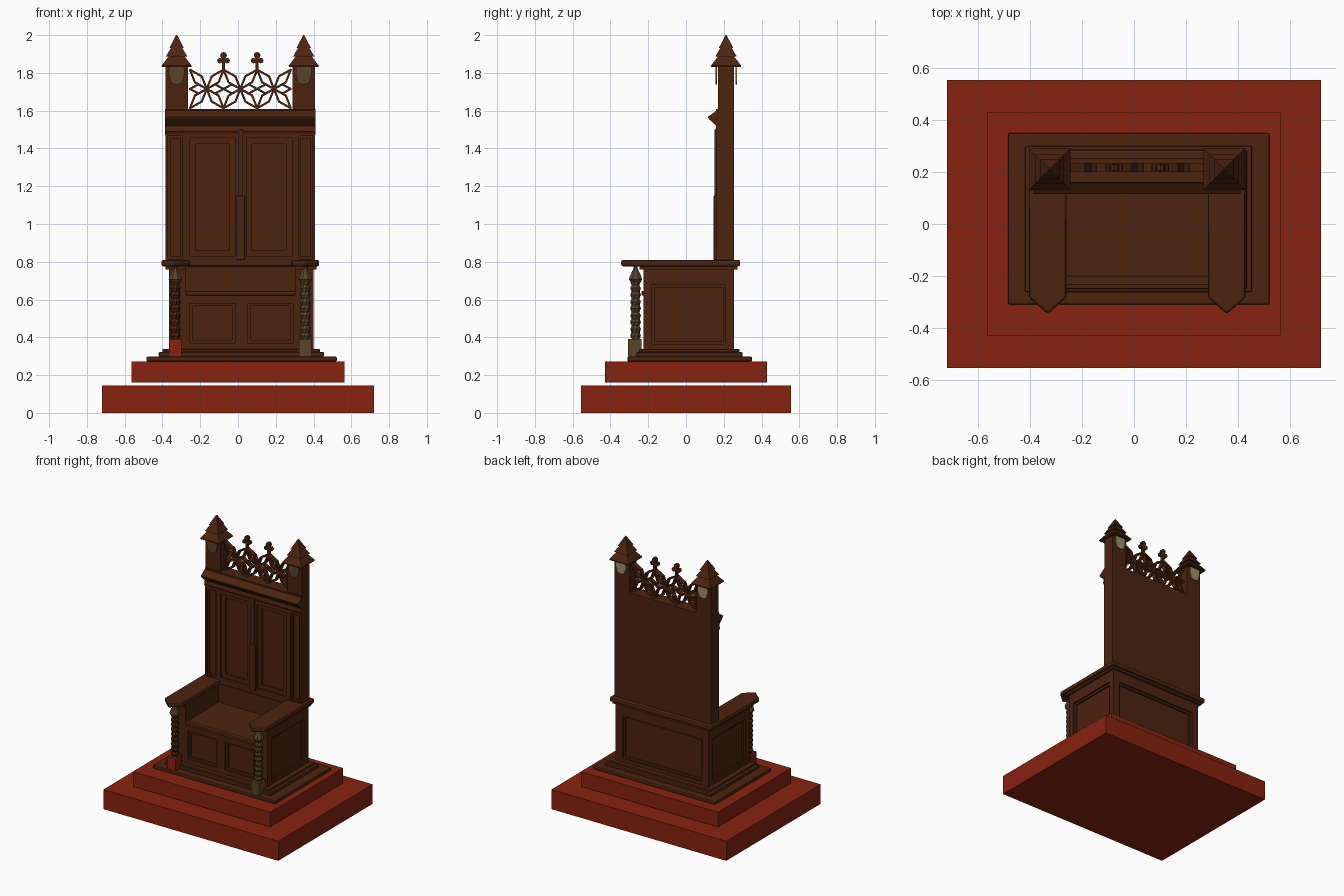
import bpy, bmesh
from math import pi, sin, cos, sqrt
from mathutils import Vector

old = bpy.data.objects.get("Cube")
if old:
    bpy.data.objects.remove(old, do_unlink=True)


def material(name, rgb):
    m = bpy.data.materials.new(name)
    m.use_nodes = True
    m.diffuse_color = (*rgb, 1)
    m.node_tree.nodes["Principled BSDF"].inputs["Base Color"].default_value = (*rgb, 1)
    return m


WOOD = material("dark_brown_wood", (0.072, 0.0168, 0.005))
RED = material("red_cloth", (0.245, 0.016, 0.005))
OLIVE = material("olive_gilding", (0.098, 0.058, 0.022))
BEIGE = material("pale_gilding", (0.36, 0.27, 0.13))


def finish(name, bm, mat):
    bmesh.ops.recalc_face_normals(bm, faces=bm.faces)
    me = bpy.data.meshes.new(name)
    bm.to_mesh(me)
    bm.free()
    ob = bpy.data.objects.new(name, me)
    bpy.context.collection.objects.link(ob)
    me.materials.append(mat)
    return ob


def prism(name, outlines, axis, lo, hi, mat, bevel=0):
    """Extrude flat outlines along an axis, all into one object."""
    place = {"x": lambda u, v, w: (w, u, v),
             "y": lambda u, v, w: (u, w, v),
             "z": lambda u, v, w: (u, v, w)}[axis]
    bm = bmesh.new()
    for pts in outlines:
        a = [bm.verts.new(place(u, v, lo)) for u, v in pts]
        b = [bm.verts.new(place(u, v, hi)) for u, v in pts]
        bm.faces.new(a)
        bm.faces.new(b)
        n = len(pts)
        for i in range(n):
            j = (i + 1) % n
            bm.faces.new((a[i], a[j], b[j], b[i]))
    if bevel:
        bmesh.ops.recalc_face_normals(bm, faces=bm.faces)
        bmesh.ops.bevel(bm, geom=bm.edges[:], offset=bevel, segments=2,
                        profile=0.5, affect="EDGES")
    return finish(name, bm, mat)


def rect(x0, x1, y0, y1):
    return [(x0, y0), (x1, y0), (x1, y1), (x0, y1)]


def box(name, x, y, z, mat=WOOD, bevel=0):
    return prism(name, [rect(*x, *y)], "z", *z, mat, bevel)


def carve(ob, x, y, z):
    """Cut a box-shaped pocket out of a part."""
    cutter = box("cutter", x, y, z)
    cutter.hide_render = True
    mod = ob.modifiers.new("pocket", "BOOLEAN")
    mod.operation, mod.solver, mod.object = "DIFFERENCE", "EXACT", cutter
    bpy.context.view_layer.objects.active = ob
    bpy.ops.object.modifier_apply(modifier=mod.name)
    bpy.data.objects.remove(cutter, do_unlink=True)


def panel(ob, side, face, u, z, margin=0.015, depth=0.012):
    """Stepped recessed panel in the face pointing along side ('-y', '+x'...)."""
    out = 1 if side[0] == "+" else -1
    for k in (0, 1):
        m = k * margin
        w = sorted((face + out * 0.05, face - out * depth * (k + 1)))
        span = (u[0] + m, u[1] - m)
        zz = (z[0] + m, z[1] - m)
        if side[1] == "y":
            carve(ob, span, w, zz)
        else:
            carve(ob, w, span, zz)


def turned(name, profile, sides, at, mat, turn=0.0):
    """Faceted turning: rings of (radius, height), optionally twisting."""
    bm = bmesh.new()
    rings = []
    for k, (r, z) in enumerate(profile):
        rings.append([bm.verts.new((at[0] + r * cos(2 * pi * (i + 0.5) / sides + turn * k),
                                    at[1] + r * sin(2 * pi * (i + 0.5) / sides + turn * k), z))
                      for i in range(sides)])
    for a, b in zip(rings, rings[1:]):
        for i in range(sides):
            j = (i + 1) % sides
            bm.faces.new((a[i], a[j], b[j], b[i]))
    bm.faces.new(rings[0])
    bm.faces.new(rings[-1])
    return finish(name, bm, mat)


# Dais and stepped plinth
box("lower_dais", (-0.72, 0.72), (-0.555, 0.555), (0, 0.145), RED)
box("upper_dais", (-0.565, 0.565), (-0.43, 0.43), (0.162, 0.272), RED)
box("plinth_bottom", (-0.485, 0.523), (-0.31, 0.35), (0.272, 0.298), bevel=0.007)
box("plinth_middle", (-0.42, 0.455), (-0.262, 0.3), (0.298, 0.322), bevel=0.006)
box("plinth_top", (-0.4, 0.435), (-0.25, 0.283), (0.322, 0.338), bevel=0.005)

# Seat box with a well between the arms and recessed panels all round
body = box("seat_body", (-0.365, 0.4), (-0.225, 0.255), (0.33, 0.776))
carve(body, (-0.275, 0.305), (-0.5, 0.165), (0.64, 0.9))
for span in ((-0.255, -0.015), (0.05, 0.29)):
    panel(body, "-y", -0.225, span, (0.37, 0.58))
panel(body, "-x", -0.365, (-0.18, 0.21), (0.365, 0.68))
panel(body, "+x", 0.4, (-0.18, 0.21), (0.365, 0.68))
panel(body, "+y", 0.255, (-0.31, 0.345), (0.365, 0.68))
box("seat_lip", (-0.275, 0.305), (-0.236, -0.2), (0.622, 0.645), bevel=0.005)

# Armrests joined by a ledge round the back, pointed at the front
MID = 0.0125
half = [(0.4175, 0.287), (0.4175, -0.283), (0.345, -0.347), (0.2725, -0.283), (0.2725, 0.16)]
outline = [(MID - x, y) for x, y in half] + [(MID + x, y) for x, y in reversed(half)]
prism("armrests", [outline], "z", 0.776, 0.81, WOOD, bevel=0.01)
for x in ((-0.385, -0.275), (0.305, 0.415)):
    box("arm_moulding", x, (-0.245, 0.272), (0.76, 0.78))
box("back_moulding", (-0.385, 0.415), (0.25, 0.272), (0.76, 0.78))

# Carved columns under the arm tips
for x, base_mat, shaft_mat in ((-0.332, RED, WOOD), (0.356, OLIVE, OLIVE)):
    box("column_base", (x - 0.033, x + 0.033), (-0.306, -0.235), (0.298, 0.39), base_mat)
    shaft = [(0.022 + 0.007 * (k % 2), 0.39 + 0.018 * k) for k in range(18)]
    turned("column_shaft", shaft, 8, (x, -0.267), shaft_mat, turn=0.2)
    turned("column_cap", [(0.024, 0.69), (0.038, 0.705), (0.034, 0.72), (0.012, 0.765),
                          (0.012, 0.778)], 8, (x, -0.267), OLIVE)

# Tall back with panels
back = box("backrest", (-0.385, 0.408), (0.16, 0.255), (0.8, 1.61))
for span in ((-0.255, -0.015), (0.045, 0.285)):
    panel(back, "-y", 0.16, span, (0.83, 1.455), margin=0.03)
for span in ((-0.37, -0.295), (0.322, 0.395)):
    panel(back, "-y", 0.16, span, (0.815, 1.465), margin=0.012)
box("centre_mullion", (-0.008, 0.036), (0.146, 0.165), (0.81, 1.15), bevel=0.004)
box("upper_mullion", (0.002, 0.027), (0.15, 0.165), (1.15, 1.5), bevel=0.004)
prism("cornice", [[(0.17, 1.61), (0.155, 1.595), (0.115, 1.567), (0.122, 1.555),
                   (0.16, 1.52), (0.155, 1.49), (0.165, 1.47)]], "x", -0.387, 0.41, WOOD)

# Corner posts with tiered roofs and hanging ornaments
roof = [(0.078, 1.83), (0.08, 1.838), (0.042, 1.888), (0.056, 1.888), (0.03, 1.932),
        (0.038, 1.932), (0.003, 2.0)]
for x0, x1 in ((-0.385, -0.265), (0.288, 0.408)):
    cx = (x0 + x1) / 2
    box("corner_post", (x0, x1), (0.17, 0.255), (1.6, 1.835))
    turned("post_roof", [(r * sqrt(2), z) for r, z in roof], 4, (cx, 0.212), WOOD)
    drop = [(cx - 0.04, 1.832), (cx - 0.042, 1.79), (cx - 0.028, 1.745), (cx, 1.738),
            (cx + 0.028, 1.745), (cx + 0.042, 1.79), (cx + 0.04, 1.832)]
    prism("front_ornament", [drop], "y", 0.156, 0.164, OLIVE)
    prism("back_ornament", [drop], "y", 0.262, 0.27, BEIGE)

# Openwork tracery: lozenges radiating from three star centres
bars = []


def bar(p, q, width=0.011):
    p, q = Vector(p), Vector(q)
    d = (q - p).normalized()
    n = Vector((-d.y, d.x)) * width / 2
    p, q = p - d * 0.003, q + d * 0.003
    bars.append([p + n, q + n, q - n, p - n])


for cx in (MID - 0.178, MID, MID + 0.178):
    c = Vector((cx, 1.715))
    for sx in (-1, 1):
        for dz in (-0.102, 0, 0.102):
            ray = Vector((sx * 0.089, dz))
            side = Vector((-ray.y, ray.x)).normalized() * 0.024
            for s in (-1, 1):
                knee = c + ray * 0.5 + side * s
                bar(c, knee)
                bar(knee, c + ray)
prism("tracery", bars, "y", 0.2, 0.235, WOOD)

# Trefoil finials above the tracery
for x in (MID - 0.089, MID + 0.089):
    lobes = [[(x + dx + r * cos(k * pi / 4), z + r * sin(k * pi / 4)) for k in range(8)]
             for dx, z, r in ((0, 1.893, 0.018), (-0.019, 1.865, 0.015), (0.019, 1.865, 0.015))]
    lobes.append(rect(x - 0.008, x + 0.008, 1.8, 1.885))
    prism("trefoil_finial", lobes, "y", 0.206, 0.23, WOOD)
